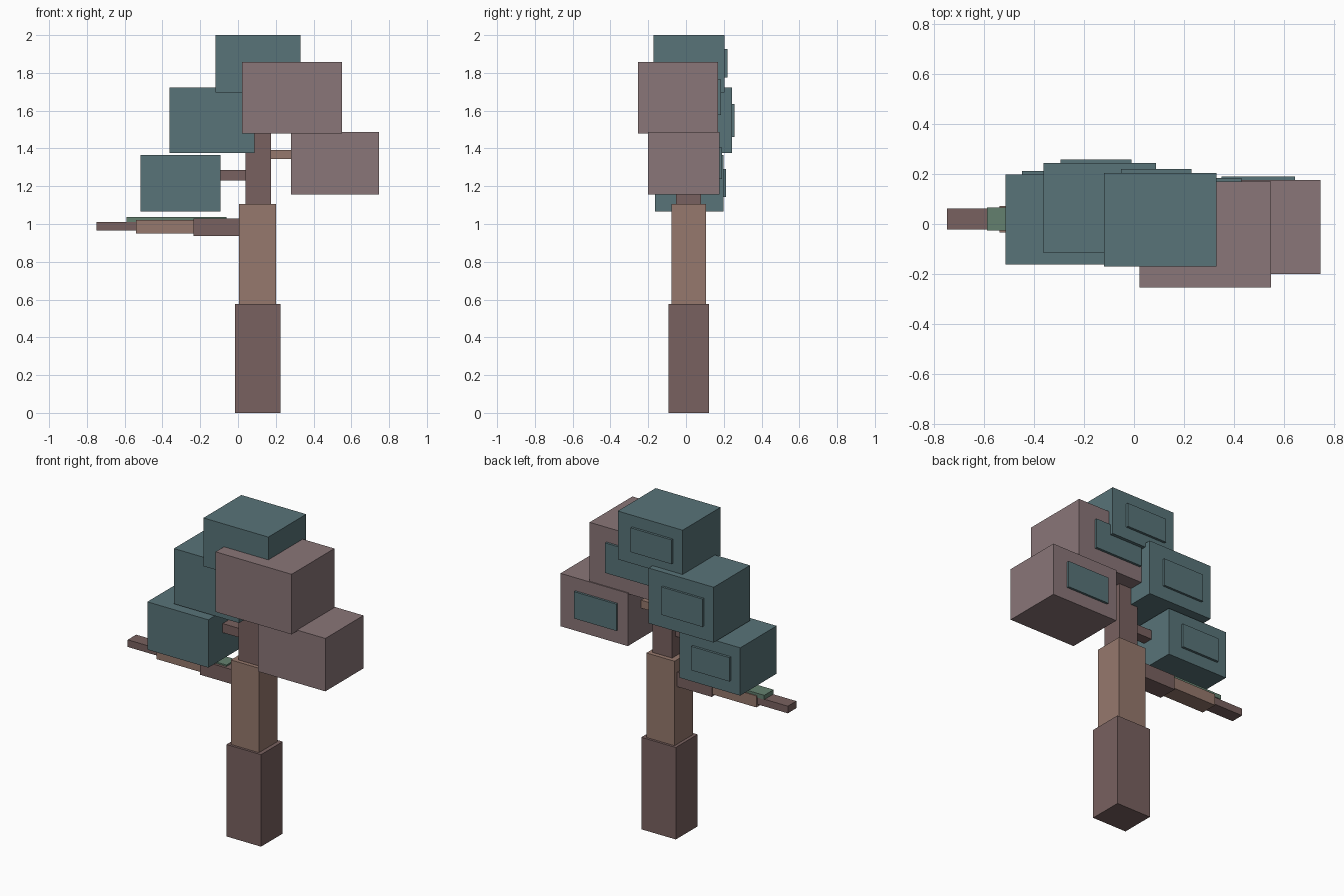
import bpy, bmesh


def material(name, rgb):
    m = bpy.data.materials.new(name)
    m.diffuse_color = (*rgb, 1)
    return m


DARK = material("dark_bark", (0.19, 0.12, 0.115))
LIGHT = material("light_bark", (0.305, 0.19, 0.153))
TEAL = material("teal_leaves", (0.098, 0.174, 0.19))
MAUVE = material("mauve_leaves", (0.254, 0.181, 0.188))
MOSS = material("moss", (0.127, 0.216, 0.159))


def box(name, xs, ys, zs, mat):
    """Box given by its extent on each axis."""
    lo, hi = zip(xs, ys, zs)
    bm = bmesh.new()
    bmesh.ops.create_cube(bm, size=1)
    for v in bm.verts:
        v.co = [l + (c + 0.5) * (h - l) for c, l, h in zip(v.co, lo, hi)]
    me = bpy.data.meshes.new(name)
    bm.to_mesh(me)
    bm.free()
    me.materials.append(mat)
    ob = bpy.data.objects.new(name, me)
    bpy.context.collection.objects.link(ob)


# Trunk, stepped in three sections
box("trunk_lower", (-0.015, 0.225), (-0.093, 0.122), (0, 0.577), DARK)
box("trunk_middle", (0.005, 0.2), (-0.078, 0.107), (0.577, 1.107), LIGHT)
box("trunk_upper", (0.04, 0.175), (-0.053, 0.08), (1.107, 1.58), DARK)

# Long tapering side branch with moss on top
box("branch_inner", (-0.235, 0.02), (-0.043, 0.08), (0.937, 1.028), DARK)
box("branch_middle", (-0.54, -0.235), (-0.035, 0.073), (0.95, 1.022), LIGHT)
box("branch_tip", (-0.75, -0.54), (-0.022, 0.062), (0.965, 1.01), DARK)
box("branch_moss", (-0.59, -0.062), (-0.026, 0.067), (1.01, 1.037), MOSS)

# Short twigs reaching the lower foliage
box("twig_left", (-0.11, 0.05), (-0.02, 0.045), (1.23, 1.287), DARK)
box("twig_right", (0.165, 0.3), (-0.02, 0.045), (1.343, 1.393), LIGHT)

# Foliage blocks: block extents, then the raised back panel (x, z, outer y)
foliage = [
    ("low_left", (-0.515, -0.092), (-0.163, 0.198), (1.065, 1.365), TEAL,
     (-0.45, -0.185), (1.142, 1.292), 0.213),
    ("mid_left", (-0.363, 0.088), (-0.116, 0.244), (1.375, 1.722), TEAL,
     (-0.295, -0.01), (1.46, 1.635), 0.258),
    ("top", (-0.12, 0.33), (-0.171, 0.205), (1.697, 2.0), TEAL,
     (-0.053, 0.23), (1.775, 1.927), 0.22),
    ("upper_right", (0.022, 0.55), (-0.254, 0.17), (1.48, 1.857), MAUVE,
     (0.1, 0.432), (1.577, 1.765), 0.185),
    ("low_right", (0.28, 0.747), (-0.201, 0.177), (1.155, 1.487), MAUVE,
     (0.35, 0.645), (1.237, 1.405), 0.191),
]
for name, xs, ys, zs, mat, px, pz, py in foliage:
    box("foliage_" + name, xs, ys, zs, mat)
    box("leaf_panel_" + name, px, (ys[1] - 0.01, py), pz, TEAL)
